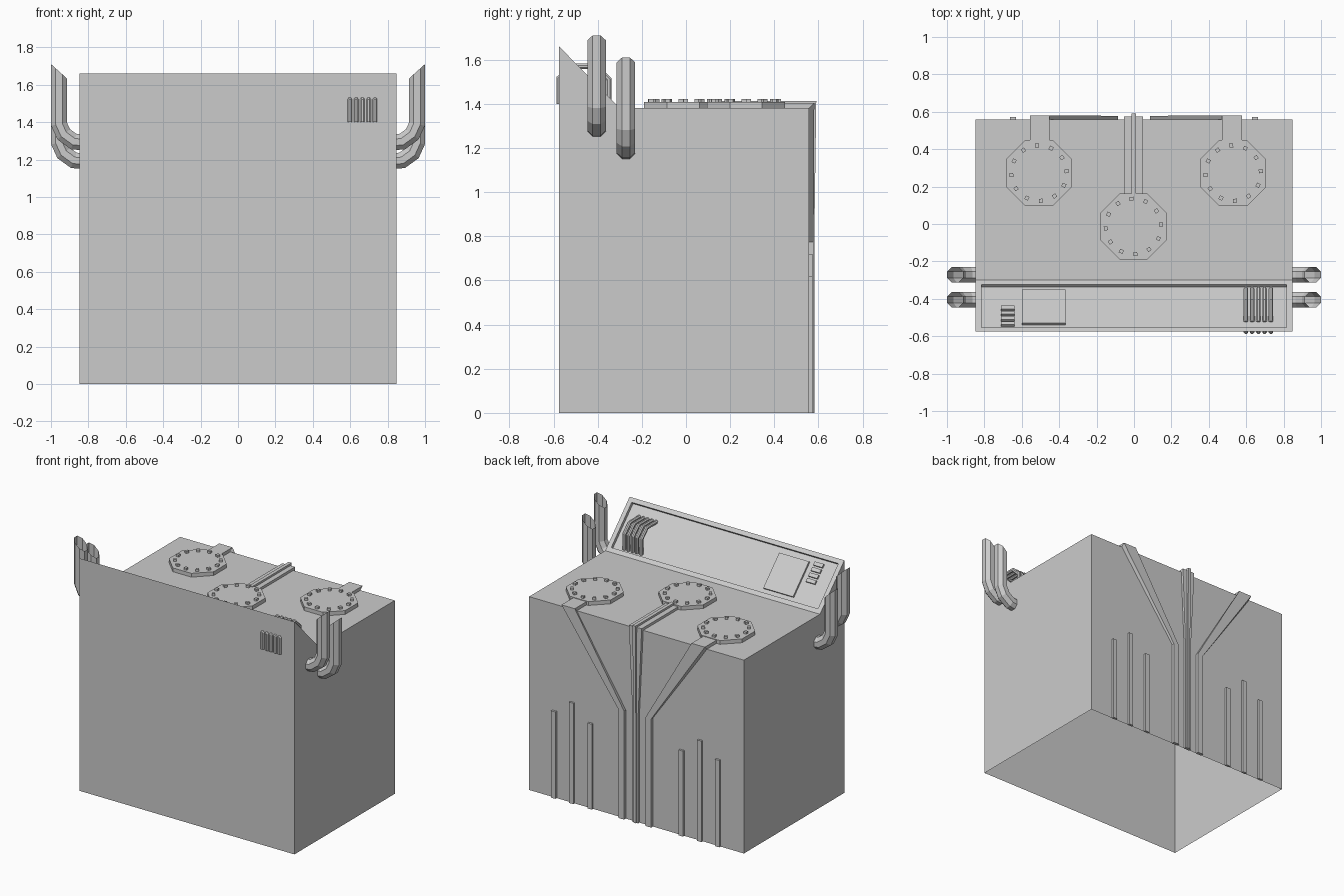
import bpy, bmesh, math
from mathutils import Vector, Matrix

if "Cube" in bpy.data.objects:
    bpy.data.objects.remove(bpy.data.objects["Cube"])

W = 0.848                      # half width of cabinet
FRONT, BACK = -0.575, 0.558
LOW, HIGH, FOOT = 1.38, 1.66, -0.30   # deck height, front height, foot of the slope


def finish(name, bm):
    me = bpy.data.meshes.new(name)
    bm.to_mesh(me)
    bm.free()
    ob = bpy.data.objects.new(name, me)
    bpy.context.collection.objects.link(ob)
    return ob


def loft(name, rings, cap=True, bm=None):
    """Skin a row of equal-sized rings with quads."""
    own = bm is None
    bm = bm or bmesh.new()
    vs = [[bm.verts.new(p) for p in r] for r in rings]
    n = len(vs[0])
    fs = []
    for a, b in zip(vs, vs[1:]):
        for i in range(n):
            j = (i + 1) % n
            fs.append(bm.faces.new((a[i], a[j], b[j], b[i])))
    if cap:
        fs += [bm.faces.new(vs[0]), bm.faces.new(vs[-1])]
    bmesh.ops.recalc_face_normals(bm, faces=fs)
    if own:
        return finish(name, bm)


def tube_rings(path, axis, r, sides=8):
    """Mitred rings along a planar path; axis is the plane's normal."""
    pts = [Vector(p) for p in path]
    axis = Vector(axis)
    rings = []
    for i, p in enumerate(pts):
        d0 = (p - pts[max(i - 1, 0)]).normalized()
        d1 = (pts[min(i + 1, len(pts) - 1)] - p).normalized()
        t = (d0 + d1).normalized()
        side = t.cross(axis).normalized()
        k = 1 / max(t.dot(d1 if d1.length else d0), 0.5)
        rings.append([p + side * (r * k * math.cos(a)) + axis * (r * math.sin(a))
                      for a in (math.tau * (s + 0.5) / sides for s in range(sides))])
    return rings


# Cabinet: extruded side profile, open underneath, recessed sloping console
prof = [(FRONT, 0), (BACK, 0), (BACK, LOW), (FOOT, LOW), (FRONT, HIGH)]
bm = bmesh.new()
loft("", [[(x, y, z) for y, z in prof] for x in (-W, W)], bm=bm)
bm.normal_update()
slope = next(f for f in bm.faces if f.normal.y > 0.5 and f.normal.z > 0.5)
N = slope.normal.copy()
bmesh.ops.inset_region(bm, faces=[slope], thickness=0.045, depth=0)
bmesh.ops.inset_region(bm, faces=[slope], thickness=0, depth=-0.022)
bm.normal_update()
bottom = [f for f in bm.faces if f.normal.z < -0.9]
bmesh.ops.delete(bm, geom=bottom, context='FACES_ONLY')
finish("cabinet", bm)


# Raised pieces on the console
def console_box(name, x0, x1, y0, y1, h):
    def at(x, y):
        z = HIGH - (y - FRONT) * (HIGH - LOW) / (FOOT - FRONT) - 0.022 / N.z
        return Vector((x, y, z))
    base = [at(x0, y0), at(x1, y0), at(x1, y1), at(x0, y1)]
    loft(name, [[p - N * 0.003 for p in base], [p + N * h for p in base]])


console_box("console_panel", -0.60, -0.365, -0.54, -0.36, 0.014)
for i in range(4):
    y = -0.455 - 0.028 * i
    console_box(f"console_button_{i + 1}", -0.71, -0.64, y - 0.009, y + 0.009, 0.014)

# Bent vent tubes passing through the top of the front wall
for i in range(5):
    x = 0.598 + 0.0335 * i
    path = [(x, y, z) for y, z in ((-0.575, 1.40), (-0.575, 1.515), (-0.515, 1.569),
                                   (-0.41, 1.569), (-0.35, 1.51), (-0.35, 1.40))]
    loft(f"vent_tube_{i + 1}", tube_rings(path, (1, 0, 0), 0.0135))

# Exhaust pipes, open with slanted mouths, two per side
for s, side in ((-1, "left"), (1, "right")):
    for y, dz, place in ((-0.405, 0, "front"), (-0.272, -0.1, "rear")):
        path = [(s * x, y, z + dz) for x, z in ((0.835, 1.292), (0.878, 1.296), (0.932, 1.335),
                                                (0.957, 1.39), (0.957, 1.672))]
        rings = tube_rings(path, (0, 1, 0), 0.0455)
        for p in rings[-1]:
            p.z += 0.9 * (s * p.x - 0.957)
        loft(f"exhaust_{place}_{side}", rings, cap=False)

# Octagonal hatches with a ring of bolts
DISCS = (("left", -0.508, 0.272), ("middle", -0.003, -0.013), ("right", 0.53, 0.272))
for name, cx, cy in DISCS:
    R = 0.177 / math.cos(math.pi / 8)
    octa = [(cx + R * math.cos(a), cy + R * math.sin(a))
            for a in (math.tau * (k + 0.5) / 8 for k in range(8))]
    loft(f"hatch_{name}", [[(x, y, z) for x, y in octa] for z in (LOW - 0.003, 1.407)])
    bm = bmesh.new()
    for k in range(12):
        a = math.radians(4 + 30 * k)
        m = (Matrix.Translation((cx + 0.148 * math.cos(a), cy + 0.148 * math.sin(a), 1.412))
             @ Matrix.Rotation(a, 4, 'Z') @ Matrix.Diagonal((0.021, 0.021, 0.02, 1)))
        bmesh.ops.create_cube(bm, size=1, matrix=m)
    finish(f"hatch_bolts_{name}", bm)


# Flat ducts running from the hatches over the edge and down the back
def duct(name, y_start, x_top, w_top, x_low, w_low, t_top, t_low, z_bend=0.775):
    zi, yi = LOW - 0.003, BACK - 0.003
    secs = [(x_top, w_top, y_start, LOW + t_top, y_start, zi),
            (x_top, w_top, BACK + t_top, LOW + t_top, yi, zi),
            (x_low, w_low, BACK + t_low, z_bend, yi, z_bend),
            (x_low, w_low, BACK + t_low, 0, yi, 0)]
    loft(name, [[(x - w / 2, yo, zo), (x + w / 2, yo, zo), (x + w / 2, yn, zn), (x - w / 2, yn, zn)]
                for x, w, yo, zo, yn, zn in secs])


duct("duct_left", 0.43, -0.503, 0.105, -0.107, 0.045, 0.023, 0.020)
duct("duct_right", 0.43, 0.524, 0.105, 0.107, 0.045, 0.023, 0.020)
duct("duct_middle", 0.15, -0.003, 0.10, -0.001, 0.045, 0.018, 0.015)
duct("duct_middle_rib", 0.15, -0.002, 0.025, -0.001, 0.018, 0.032, 0.023)

# Upright ribs on the back wall
for s, side in ((-1, "left"), (1, "right")):
    for i, (x, h) in enumerate(((0.36, 0.61), (0.505, 0.72), (0.647, 0.62))):
        sq = [(s * x - 0.017, BACK - 0.003), (s * x + 0.017, BACK - 0.003),
              (s * x + 0.017, BACK + 0.015), (s * x - 0.017, BACK + 0.015)]
        loft(f"back_rib_{side}_{i + 1}", [[(px, py, z) for px, py in sq] for z in (0, h)])
